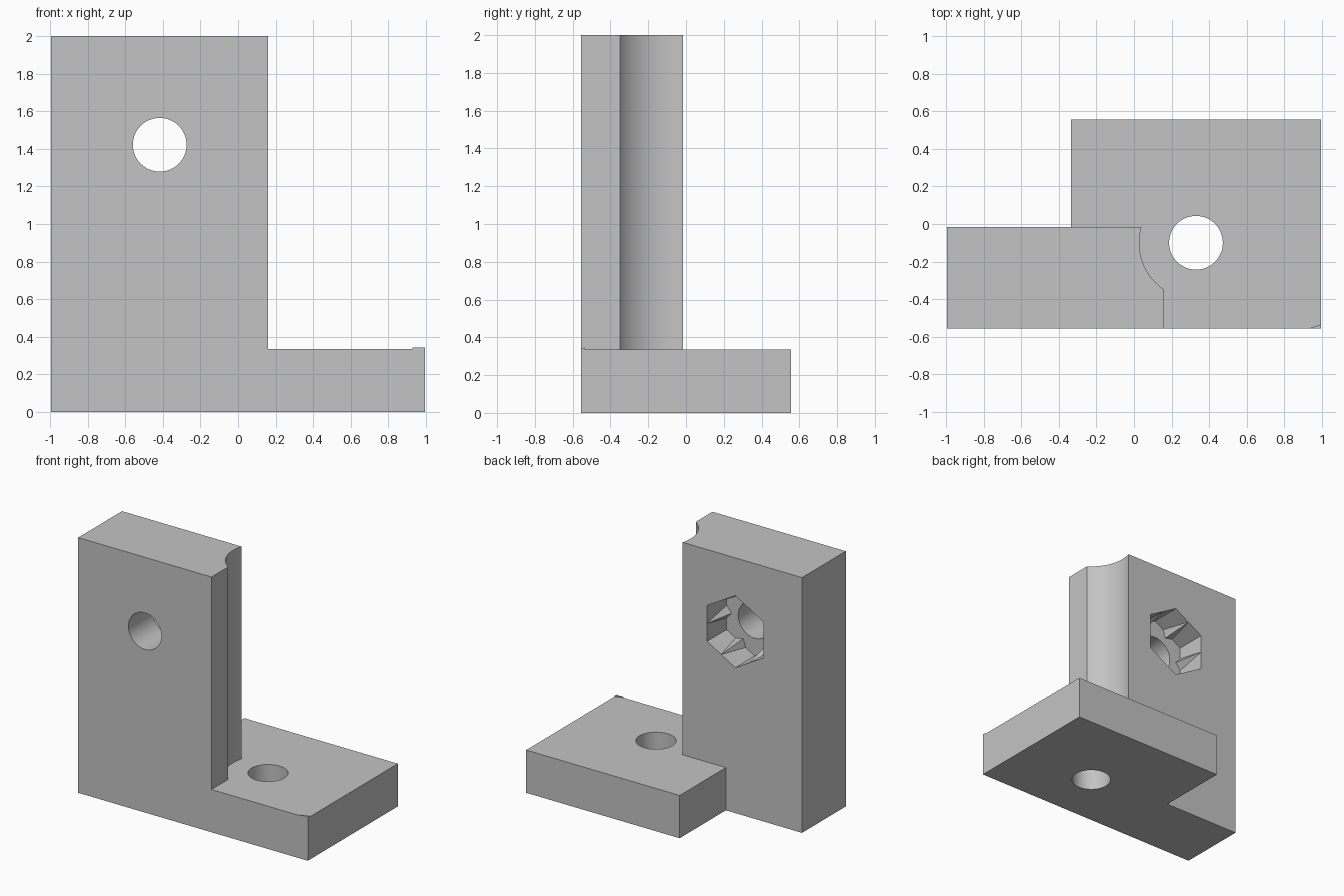
import bpy, bmesh, math
from mathutils import Vector

cube = bpy.data.objects.get("Cube")
if cube:
    bpy.data.objects.remove(cube, do_unlink=True)

# Key dimensions
HALF_X, HALF_Y = 0.995, 0.557
PLATE_RIGHT, PLATE_BACK = 0.16, -0.015
BASE_LEFT, BASE_TOP = -0.335, 0.335
BASE_HOLE = (0.33, -0.10)
PLATE_HOLE = (-0.417, 1.422)
HOLE_R, GROOVE_R = 0.143, 0.302

grey = bpy.data.materials.new("plain grey")
grey.use_nodes = True
grey.diffuse_color = (0.55, 0.55, 0.55, 1)
grey.node_tree.nodes["Principled BSDF"].inputs["Base Color"].default_value = grey.diffuse_color


def loft(name, bottom, top):
    """Closed solid between two matching rings of points."""
    bm = bmesh.new()
    a = [bm.verts.new(p) for p in bottom]
    b = [bm.verts.new(p) for p in top]
    n = len(a)
    bm.faces.new(a)
    bm.faces.new(b)
    for i in range(n):
        j = (i + 1) % n
        bm.faces.new((a[i], a[j], b[j], b[i]))
    bmesh.ops.recalc_face_normals(bm, faces=bm.faces)
    mesh = bpy.data.meshes.new(name)
    bm.to_mesh(mesh)
    bm.free()
    mesh.materials.append(grey)
    obj = bpy.data.objects.new(name, mesh)
    bpy.context.collection.objects.link(obj)
    return obj


def prism(name, outline, z0, z1):
    return loft(name, [(x, y, z0) for x, y in outline], [(x, y, z1) for x, y in outline])


def circle(cx, cy, r, n=96):
    return [(cx + r * math.cos(math.tau * i / n), cy + r * math.sin(math.tau * i / n))
            for i in range(n)]


def combine(target, other, operation):
    """Apply an exact boolean and discard the second solid."""
    mod = target.modifiers.new(operation, 'BOOLEAN')
    mod.operation, mod.object, mod.solver = operation, other, 'EXACT'
    bpy.context.view_layer.objects.active = target
    bpy.ops.object.modifier_apply(modifier=mod.name)
    bpy.data.objects.remove(other, do_unlink=True)


# Upright plate, with a screw-head clearance groove above the base
bracket = prism("angle_bracket", [(-HALF_X, -HALF_Y), (PLATE_RIGHT, -HALF_Y),
                                  (PLATE_RIGHT, PLATE_BACK), (-HALF_X, PLATE_BACK)], 0, 2)
combine(bracket, prism("groove_cutter", circle(*BASE_HOLE, GROOVE_R), BASE_TOP - 0.05, 2.1),
        'DIFFERENCE')

# Base slab
base = prism("base", [(BASE_LEFT, -HALF_Y), (HALF_X, -HALF_Y),
                      (HALF_X, HALF_Y), (BASE_LEFT, HALF_Y)], 0, BASE_TOP)
combine(bracket, base, 'UNION')

# Screw holes through the base and the plate
combine(bracket, prism("base_hole_cutter", circle(*BASE_HOLE, HOLE_R), -0.1, 0.5), 'DIFFERENCE')
ring = circle(*PLATE_HOLE, HOLE_R)
combine(bracket, loft("plate_hole_cutter", [(x, -0.7, z) for x, z in ring],
                      [(x, 0.1, z) for x, z in ring]), 'DIFFERENCE')


def nut_ring(y, rib, radius=0.282, half_width=0.05):
    """Hexagon with a rib of the given height in the middle of each side."""
    centre = Vector((PLATE_HOLE[0], y, PLATE_HOLE[1]))
    corner = [Vector((math.sin(k * math.pi / 3), 0, math.cos(k * math.pi / 3))) * radius
              for k in range(6)]
    points = []
    for k in range(6):
        a, b = corner[k], corner[(k + 1) % 6]
        mid, along = (a + b) / 2, (b - a).normalized() * half_width
        points += [a, mid - along, mid - mid.normalized() * rib, mid + along]
    return [centre + p for p in points]


# Hexagonal nut pocket in the back, with ribs that grow towards its floor
pocket = loft("nut_pocket_cutter", nut_ring(-0.255, 0.045), nut_ring(PLATE_BACK + 0.005, 0))
bm = bmesh.new()
bm.from_mesh(pocket.data)
bmesh.ops.triangulate(bm, faces=bm.faces)
bm.to_mesh(pocket.data)
bm.free()
combine(bracket, pocket, 'DIFFERENCE')

# Thin raised sliver on the front corner of the base
chip = prism("corner_sliver", [(0.93, -HALF_Y), (HALF_X, -HALF_Y), (HALF_X, -0.535)],
             BASE_TOP, BASE_TOP + 0.008)

# Smooth round walls, sharp edges
bpy.ops.object.select_all(action='DESELECT')
bracket.select_set(True)
bpy.context.view_layer.objects.active = bracket
bpy.ops.object.shade_smooth_by_angle(angle=math.radians(15))
